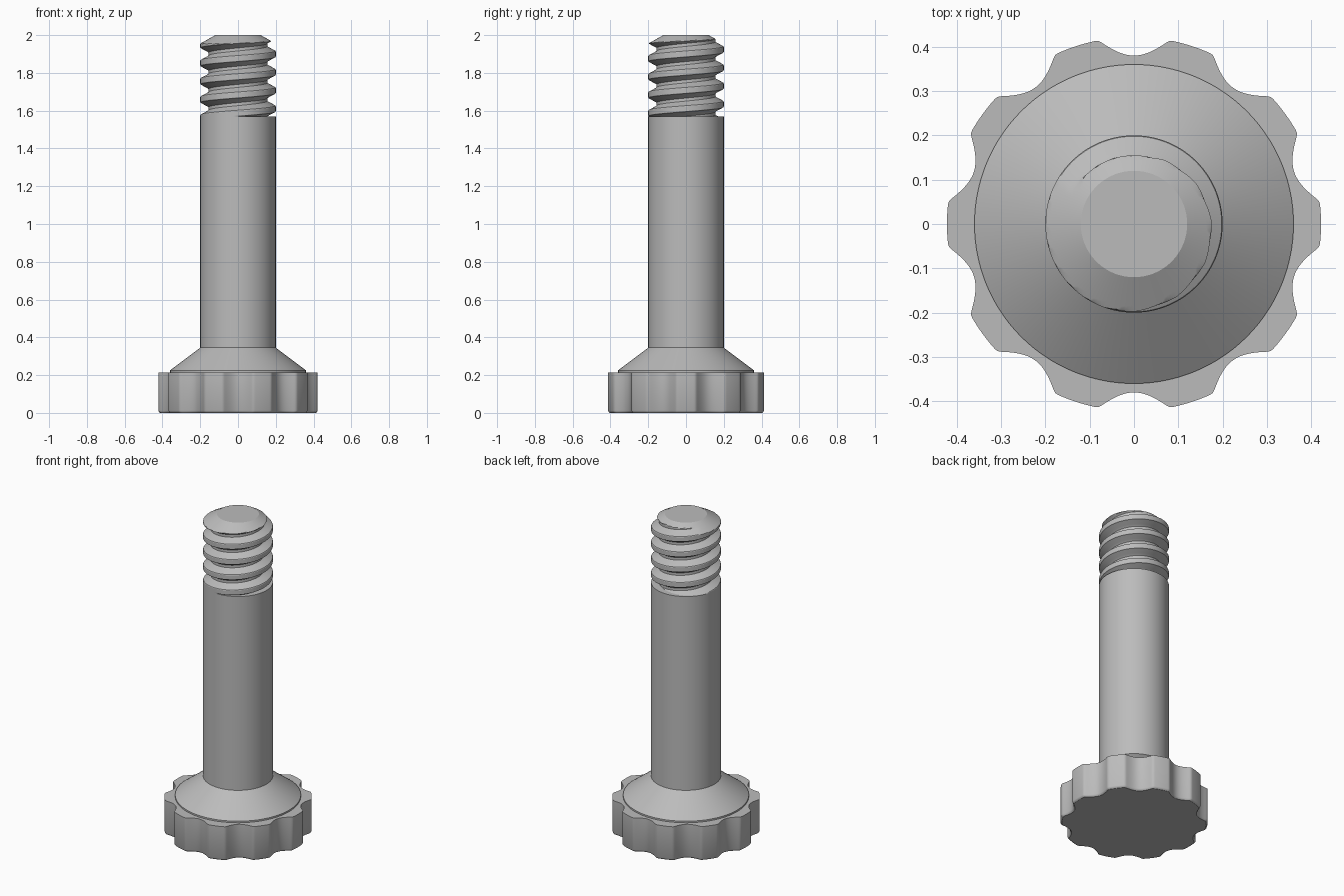
import bpy, bmesh, math

cube = bpy.data.objects.get("Cube")
if cube:
    bpy.data.objects.remove(cube, do_unlink=True)

grey = bpy.data.materials.new("light grey")
grey.use_nodes = True
COLOR = (0.5, 0.5, 0.5, 1)
grey.diffuse_color = COLOR
grey.node_tree.nodes["Principled BSDF"].inputs["Base Color"].default_value = COLOR


def finish(bm, name, angle=30):
    """Turn a bmesh into a smooth shaded object with sharp creases."""
    bmesh.ops.remove_doubles(bm, verts=bm.verts, dist=1e-5)
    bmesh.ops.recalc_face_normals(bm, faces=bm.faces)
    mesh = bpy.data.meshes.new(name)
    bm.to_mesh(mesh)
    bm.free()
    mesh.materials.append(grey)
    ob = bpy.data.objects.new(name, mesh)
    bpy.context.collection.objects.link(ob)
    bpy.ops.object.select_all(action="DESELECT")
    ob.select_set(True)
    bpy.context.view_layer.objects.active = ob
    bpy.ops.object.shade_smooth_by_angle(angle=math.radians(angle))
    return ob


def stack(name, rings, radius, steps, angle=30):
    """Loft rings of (z, inset) around z, closed by end caps."""
    bm = bmesh.new()
    loops = []
    for z, inset in rings:
        loop = []
        for i in range(steps):
            a = 2 * math.pi * i / steps
            r = radius(a) - inset
            loop.append(bm.verts.new((r * math.cos(a), r * math.sin(a), z)))
        loops.append(loop)
    for low, high in zip(loops, loops[1:]):
        for i in range(steps):
            j = (i + 1) % steps
            bm.faces.new((low[i], low[j], high[j], high[i]))
    bm.faces.new(loops[0][::-1])
    bm.faces.new(loops[-1])
    return finish(bm, name, angle)


# Scalloped grip with ten lobes, the valleys being parabolic scoops
def grip_radius(a, outer=0.422, valley=0.38, blend=0.006):
    t = abs((math.degrees(a) % 36) - 18)
    scoop = valley + 0.00035 * t * t
    h = max(blend - abs(scoop - outer), 0) / blend
    return min(scoop, outer) - h * h * blend / 4


stack("grip_knob", [(0, 0.01), (0.004, 0.004), (0.012, 0), (0.215, 0)],
      grip_radius, 360)

# Conical collar on the grip and the plain shaft
stack("collar", [(0.21, 0), (0.225, 0), (0.345, 0.16)], lambda a: 0.36, 128)
stack("shaft", [(0.34, 0), (1.57, 0)], lambda a: 0.2, 128)

# Threaded tip: a helical sheet clamped between the shaft and the chamfered end
PITCH, CREST, ROOT = 0.0965, 0.2, 0.155
BASE, TIP, TIP_R, CHAMFER = 1.57, 2.0, 0.12, 1.78
SEGS, SUB, TURNS, START = 128, 24, 7, 1.90 - 4 * 0.0965


def thread_radius(offset):
    """Trapezoid thread section; offset is the height from the crest centre."""
    d = abs(offset - PITCH * round(offset / PITCH))
    f = min(max((d - 0.015) / 0.024, 0), 1)
    return CREST + (ROOT - CREST) * f


bm = bmesh.new()
columns = []
for i in range(SEGS + 1):
    a = 2 * math.pi * i / SEGS
    column = []
    for k in range(-SUB, TURNS * SUB + 1):
        offset = PITCH * k / SUB
        z = START + offset + PITCH * i / SEGS
        zc = min(max(z, BASE), TIP)
        # Rows outside the tip collapse onto its flat ends
        if z < BASE:
            offset += BASE - z
        r = min(thread_radius(offset), TIP_R + CHAMFER * (TIP - zc))
        column.append(bm.verts.new((r * math.cos(a), r * math.sin(a), zc)))
    columns.append(column)
for left, right in zip(columns, columns[1:]):
    for k in range(len(left) - 1):
        bm.faces.new((left[k], right[k], right[k + 1], left[k + 1]))
# Flat end face
bm.faces.new([c[-1] for c in columns[:-1]])
bmesh.ops.remove_doubles(bm, verts=bm.verts, dist=1e-5)
bmesh.ops.dissolve_degenerate(bm, edges=bm.edges, dist=1e-5)
finish(bm, "threaded_tip", 25)
